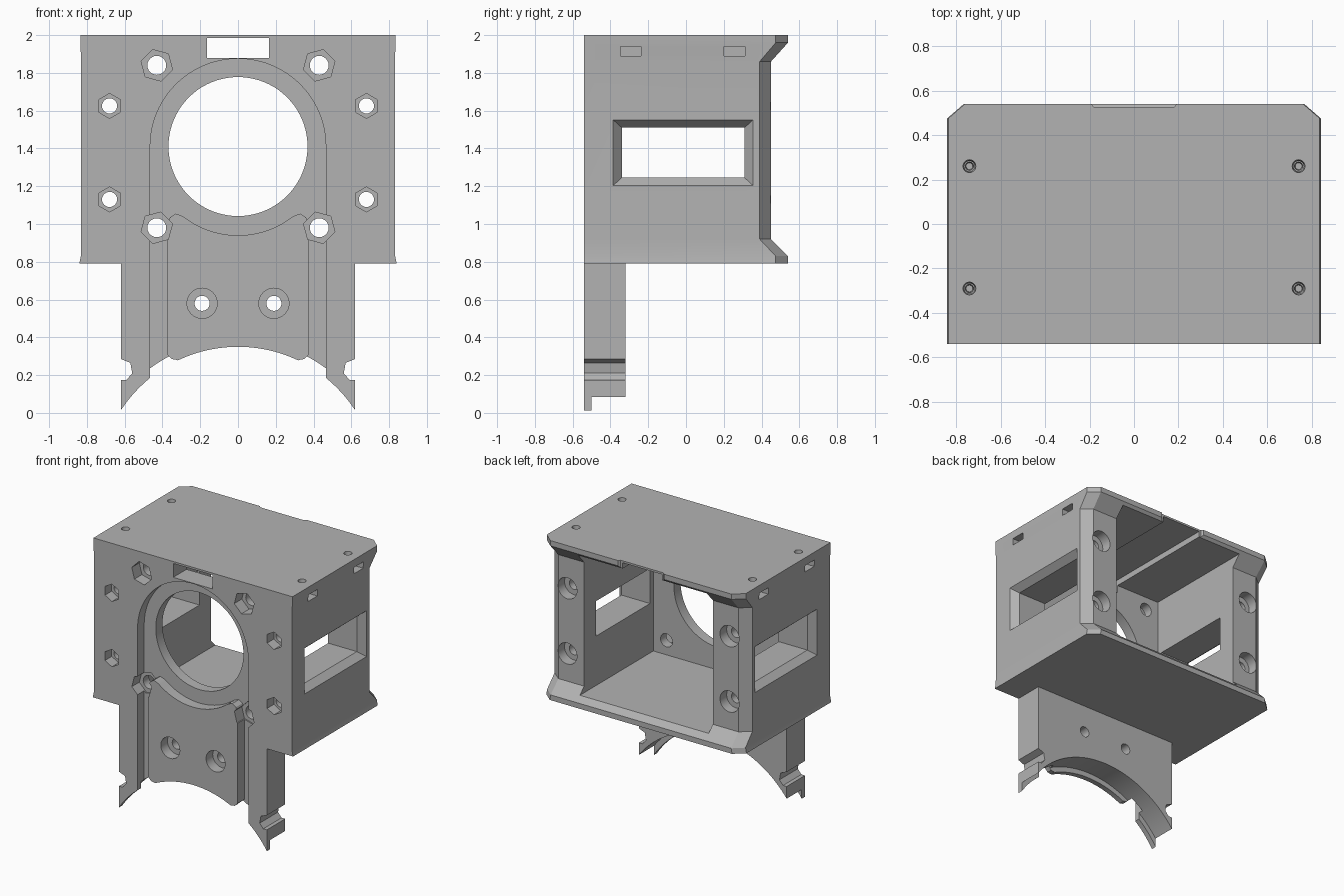
import bpy, bmesh
from math import sin, cos, pi, radians

if "Cube" in bpy.data.objects:
    bpy.data.objects.remove(bpy.data.objects["Cube"])

grey = bpy.data.materials.new("grey_plastic")
grey.use_nodes = True
grey.diffuse_color = (0.45, 0.45, 0.45, 1)
grey.node_tree.nodes["Principled BSDF"].inputs["Base Color"].default_value = (0.45, 0.45, 0.45, 1)


def loft(name, rings):
    """Closed solid through rings of matching point count."""
    bm = bmesh.new()
    loops = [[bm.verts.new(p) for p in ring] for ring in rings]
    n = len(loops[0])
    for a, b in zip(loops, loops[1:]):
        for i in range(n):
            j = (i + 1) % n
            bm.faces.new((a[i], a[j], b[j], b[i]))
    bm.faces.new(loops[0])
    bm.faces.new(loops[-1])
    bmesh.ops.recalc_face_normals(bm, faces=bm.faces)
    mesh = bpy.data.meshes.new(name)
    bm.to_mesh(mesh)
    bm.free()
    mesh.materials.append(grey)
    ob = bpy.data.objects.new(name, mesh)
    bpy.context.collection.objects.link(ob)
    return ob


def place(axis, p, d):
    return {"x": (d, *p), "y": (p[0], d, p[1]), "z": (*p, d)}[axis]


def prism(axis, pts, lo, hi, end_pts=None):
    return loft("cutter", [[place(axis, p, lo) for p in pts],
                           [place(axis, p, hi) for p in end_pts or pts]])


def rect(u0, u1, v0, v1):
    return [(u0, v0), (u1, v0), (u1, v1), (u0, v1)]


def circle(u, v, r, n=32, turn=0):
    return [(u + r * cos(turn + 2 * pi * i / n), v + r * sin(turn + 2 * pi * i / n)) for i in range(n)]


def arc(v, r, a0, a1, n):
    steps = [radians(a0 + (a1 - a0) * i / n) for i in range(n + 1)]
    return [(r * cos(a), v + r * sin(a)) for a in steps]


def flip(pts):
    return [(-u, v) for u, v in reversed(pts)]


def combine(target, tool, operation="DIFFERENCE"):
    mod = target.modifiers.new("bool", "BOOLEAN")
    mod.object, mod.operation, mod.solver = tool, operation, "EXACT"
    bpy.context.view_layer.update()
    deps = bpy.context.evaluated_depsgraph_get()
    mesh = bpy.data.meshes.new_from_object(target.evaluated_get(deps))
    target.modifiers.clear()
    target.data = mesh
    bpy.data.objects.remove(tool)


# Box shell with flared rear lips and chamfered rear corners
def section(z, w, side, back):
    half = [(w, -0.54), (w, side), (w - 0.075, back)]
    return [(x, y, z) for x, y in half + flip(half)]


housing = loft("housing", [
    section(0.79, 0.84, 0.475, 0.54),
    section(0.83, 0.832, 0.475, 0.54),
    section(0.92, 0.83, 0.39, 0.45),
    section(1.86, 0.83, 0.39, 0.45),
    section(1.96, 0.835, 0.475, 0.54),
    section(2.0, 0.835, 0.475, 0.54)])

# Lower mounting plate with side notches
leg = [(0.62, 0), (0.62, 0.175), (0.59, 0.175), (0.56, 0.21), (0.57, 0.265), (0.62, 0.285), (0.62, 0.83)]
combine(housing, prism("y", leg + flip(leg), -0.54, -0.32), "UNION")

# Interior cavity, open at the rear
combine(housing, prism("y", rect(-0.54, 0.54, 0.87, 1.94), -0.38, 0.8))

# Arched front recess
arch = [(-0.465, -0.1), (0.465, -0.1)] + arc(1.41, 0.465, 0, 180, 48)
combine(housing, prism("y", arch, -0.7, -0.46))

# Raised pad inside the recess, hollowed along its top edge
side = [(0.29, 0.2), (0.32, 0.28), (0.35, 0.285), (0.375, 0.31), (0.375, 1.0),
        (0.36, 1.035), (0.33, 1.055), (0.3, 1.045)]
pad = side + arc(1.41, 0.47, -53, -127, 24) + flip(side)
combine(housing, prism("y", pad, -0.54, -0.42), "UNION")

# Stepped round cut across the bottom
combine(housing, prism("y", circle(0, -0.39, 0.74, 128), -0.7, -0.2))
combine(housing, prism("y", circle(0, -0.39, 0.78, 128), -0.5, -0.2))

# Large air opening
combine(housing, prism("y", circle(0, 1.41, 0.368, 80), -0.7, -0.3))

# Cable channel under the roof with a notch at the rear edge
combine(housing, prism("y", rect(-0.165, 0.165, 1.88, 1.985), -0.7, 0.7))
combine(housing, prism("z", [(-0.18, 0.525), (0.18, 0.525), (0.21, 0.56), (-0.21, 0.56)], 1.9, 2.1))

for s in (-1, 1):
    # Side window with bevelled rim
    inner = rect(-0.34, 0.31, 1.245, 1.51)
    combine(housing, prism("x", inner, s * 0.45, s * 0.9))
    combine(housing, prism("x", rect(-0.395, 0.365, 1.195, 1.56), s * 0.84, s * 0.78, inner))

    # Fan screws with hexagonal pockets
    for z in (0.98, 1.84):
        turn = radians(15) * s * (1 if z > 1.4 else -1)
        combine(housing, prism("y", circle(s * 0.43, z, 0.05, 24), -0.7, -0.3))
        combine(housing, prism("y", circle(s * 0.43, z, 0.086, 6, turn), -0.7, -0.45))

    # Long screws through the side walls, counterbored at the rear
    for z in (1.13, 1.625):
        combine(housing, prism("y", circle(s * 0.68, z, 0.04, 24), -0.7, 0.7))
        combine(housing, prism("y", circle(s * 0.68, z, 0.066, 6, pi / 2), -0.7, -0.46))
        combine(housing, prism("y", circle(s * 0.68, z, 0.08, 32), 0.37, 0.7))

    # Counterbored holes in the pad
    combine(housing, prism("y", circle(s * 0.19, 0.58, 0.04, 24), -0.7, -0.2))
    combine(housing, prism("y", circle(s * 0.19, 0.58, 0.08, 32), -0.7, -0.46))

    # Roof screw holes and their nut slots
    for y in (-0.29, 0.26):
        combine(housing, prism("z", circle(s * 0.74, y, 0.03, 20), 2.01, 1.85,
                               circle(s * 0.74, y, 0.015, 20)))
        combine(housing, prism("x", rect(y - 0.058, y + 0.052, 1.89, 1.94), s * 0.68, s * 0.9))

# Smooth round walls, keep edges crisp
bpy.ops.object.select_all(action="DESELECT")
housing.select_set(True)
bpy.context.view_layer.objects.active = housing
bpy.ops.object.shade_smooth_by_angle(angle=radians(25))
